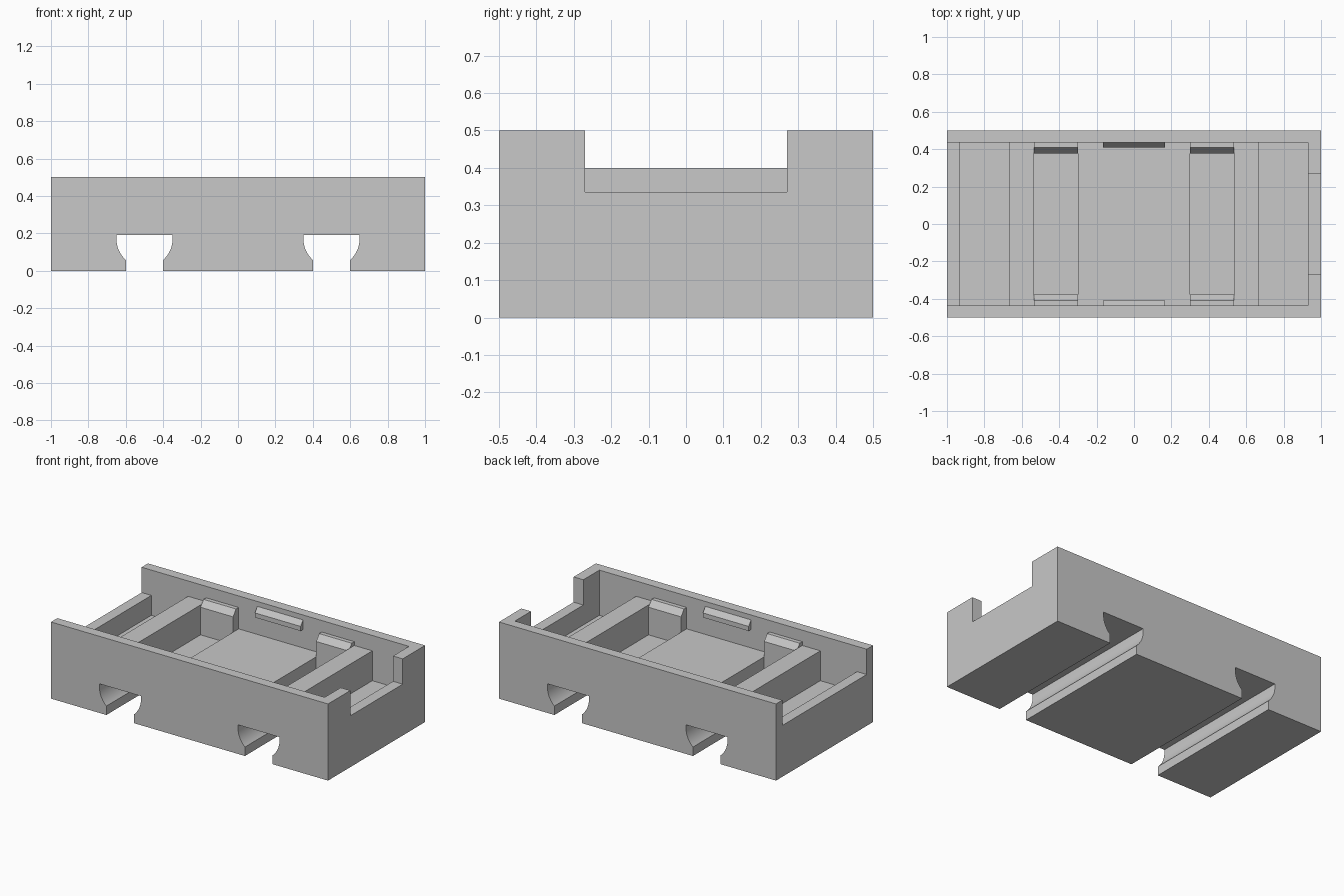
import bpy
import bmesh
import math
from mathutils import Vector

cube = bpy.data.objects.get("Cube")
if cube:
    bpy.data.objects.remove(cube, do_unlink=True)

# Single material
grey = bpy.data.materials.new("plain grey")
grey.use_nodes = True
colour = (0.58, 0.58, 0.58, 1)
grey.diffuse_color = colour
grey.node_tree.nodes["Principled BSDF"].inputs["Base Color"].default_value = colour

HALF_X, HALF_Y, TOP = 1.0, 0.5, 0.5
WALL_Y, END_X = 0.435, 0.93      # inner faces of the walls
FLOOR, PLATFORM, BAR_TOP, SILL = 0.205, 0.285, 0.4, 0.335
TRENCH_IN, TRENCH_OUT, BAR_OUT = 0.3, 0.535, 0.665


def prism(name, profile, start, end, axis="y"):
    """Extrude a closed profile along y (points are x, z) or x (points are y, z)."""
    bm = bmesh.new()

    def place(p):
        return Vector((p[0], start, p[1]) if axis == "y" else (start, p[0], p[1]))

    face = bm.faces.new([bm.verts.new(place(p)) for p in profile])
    made = bmesh.ops.extrude_face_region(bm, geom=[face])["geom"]
    step = Vector((0, end - start, 0) if axis == "y" else (end - start, 0, 0))
    bmesh.ops.translate(bm, vec=step, verts=[g for g in made if isinstance(g, bmesh.types.BMVert)])
    bmesh.ops.recalc_face_normals(bm, faces=bm.faces)
    mesh = bpy.data.meshes.new(name)
    bm.to_mesh(mesh)
    bm.free()
    mesh.materials.append(grey)
    obj = bpy.data.objects.new(name, mesh)
    bpy.context.collection.objects.link(obj)
    return obj


def groove(centre):
    """Underside groove: round cheeks, flat roof and a narrower mouth."""
    radius, mid_z, roof, mouth = 0.15, 0.17, 0.19, 0.1
    low = math.asin(mouth / radius)
    cheek = [(radius, roof)]
    for i in range(13):
        a = math.pi / 2 + (low - math.pi / 2) * i / 12
        cheek.append((radius * math.sin(a), mid_z - radius * math.cos(a)))
    cheek.append((mouth, 0))
    left = [(centre - x, z) for x, z in cheek]
    right = [(centre + x, z) for x, z in reversed(cheek)]
    return left[::-1], right[::-1], left, right


# Body block with the two grooves in its outline
outline = [(-HALF_X, 0)]
for c in (-0.5, 0.5):
    rising, falling, _, _ = groove(c)
    outline += rising + falling
outline += [(HALF_X, 0), (HALF_X, TOP), (-HALF_X, TOP)]
body = prism("tray_body", outline, -HALF_Y, HALF_Y)

# Cavity: pockets, cross bars and raised platform, open over the low end
steps = [(TRENCH_IN, PLATFORM), (TRENCH_IN, FLOOR), (TRENCH_OUT, FLOOR), (TRENCH_OUT, BAR_TOP),
         (BAR_OUT, BAR_TOP), (BAR_OUT, FLOOR), (END_X, FLOOR)]
cavity = [(-1.1, 0.6), (-1.1, SILL), (-END_X, SILL)]
cavity += [(-x, z) for x, z in reversed(steps)] + steps + [(END_X, 0.6)]
cutters = [prism("cavity_cutter", cavity, -WALL_Y, WALL_Y)]

# Notch in the taller end wall
notch = [(-0.27, SILL), (0.27, SILL), (0.27, 0.6), (-0.27, 0.6)]
cutters.append(prism("notch_cutter", notch, 0.9, 1.1, "x"))

for cutter in cutters:
    cutter.hide_render = True
    mod = body.modifiers.new("cut", "BOOLEAN")
    mod.operation, mod.solver, mod.object = "DIFFERENCE", "EXACT", cutter
bpy.context.view_layer.update()
evaluated = body.evaluated_get(bpy.context.evaluated_depsgraph_get())
result = bpy.data.meshes.new_from_object(evaluated)
body.modifiers.clear()
body.data = result
for cutter in cutters:
    bpy.data.objects.remove(cutter, do_unlink=True)

# Smooth groove cheeks, sharp edges elsewhere
bpy.ops.object.select_all(action="DESELECT")
body.select_set(True)
bpy.context.view_layer.objects.active = body
bpy.ops.object.shade_smooth_by_angle(angle=math.radians(25))

# Chamfered clip posts and small ledges along both long walls
post = [(WALL_Y + 0.01, FLOOR - 0.005), (0.378, FLOOR - 0.005), (0.378, 0.385),
        (0.408, 0.425), (WALL_Y + 0.01, 0.425)]
ledge = [(WALL_Y + 0.01, 0.405), (0.41, 0.405), (0.41, 0.435), (WALL_Y, 0.468), (WALL_Y + 0.01, 0.468)]
for side, wall in ((-1, "front"), (1, "back")):
    flip = [(side * y, z) for y, z in post]
    prism(wall + "_right_clip_post", flip, -TRENCH_OUT, -TRENCH_IN, "x")
    prism(wall + "_left_clip_post", flip, TRENCH_IN, TRENCH_OUT, "x")
    prism(wall + "_ledge", [(side * y, z) for y, z in ledge], -0.165, 0.165, "x")
